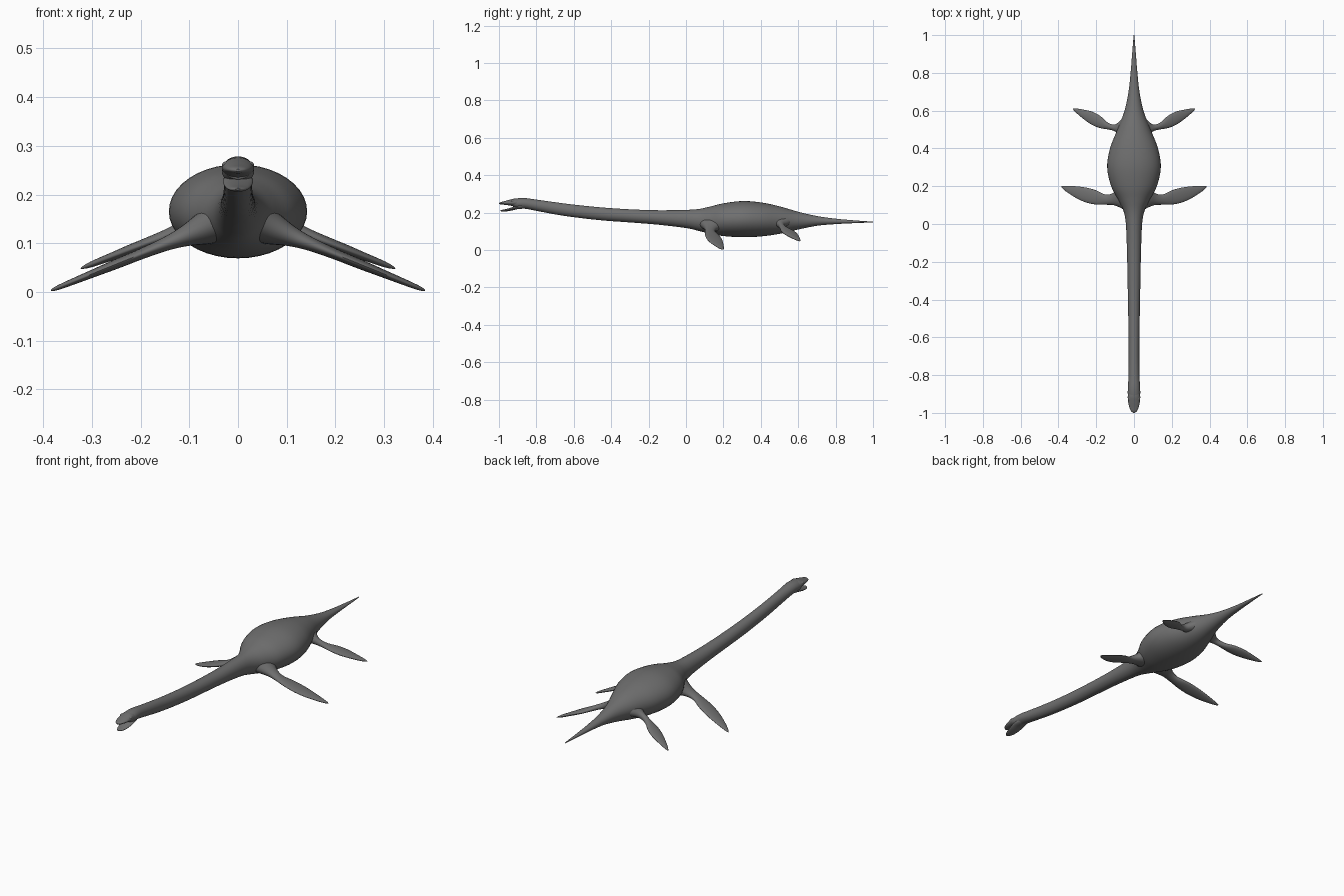
import bpy
import bmesh
import math
from mathutils import Vector

old = bpy.data.objects.get("Cube")
if old:
    bpy.data.objects.remove(old, do_unlink=True)

hide = bpy.data.materials.new("grey hide")
hide.use_nodes = True
COLOUR = (0.16, 0.16, 0.16, 1)
hide.diffuse_color = COLOUR
hide.node_tree.nodes["Principled BSDF"].inputs["Base Color"].default_value = COLOUR


def refine(rows, steps):
    """Run a smooth curve through every column of the station rows."""
    pts = [rows[0]] + rows + [rows[-1]]
    out = []
    for a, b, c, d in zip(pts, pts[1:], pts[2:], pts[3:]):
        for s in range(steps):
            t = s / steps
            out.append([0.5 * (2 * q + (r - p) * t + (2 * p - 5 * q + 4 * r - u) * t * t
                               + (3 * q - p - 3 * r + u) * t ** 3)
                        for p, q, r, u in zip(a, b, c, d)])
    return out + [list(rows[-1])]


def loft(name, rows, section, steps=4, sides=32):
    """Skin rings; section turns a row into a centre and two half axes."""
    bm = bmesh.new()
    rings = []
    for row in refine(rows, steps):
        centre, u, v = section(row)
        angles = [2 * math.pi * i / sides for i in range(sides)]
        rings.append([bm.verts.new(centre + u * math.cos(a) + v * math.sin(a)) for a in angles])
    for lo, hi in zip(rings, rings[1:]):
        for i in range(sides):
            j = (i + 1) % sides
            bm.faces.new((lo[i], lo[j], hi[j], hi[i]))
    bm.faces.new(rings[0])
    bm.faces.new(rings[-1])
    bmesh.ops.recalc_face_normals(bm, faces=bm.faces)
    mesh = bpy.data.meshes.new(name)
    bm.to_mesh(mesh)
    bm.free()
    return finish(bpy.data.objects.new(name, mesh), True)


def finish(obj, link=False):
    if link:
        bpy.context.collection.objects.link(obj)
    obj.data.materials.append(hide)
    bpy.ops.object.select_all(action="DESELECT")
    obj.select_set(True)
    bpy.context.view_layer.objects.active = obj
    bpy.ops.object.shade_smooth_by_angle(angle=math.radians(50))
    return obj


def trunk(row):
    y, top, bottom, half = row
    return (Vector((0, y, (top + bottom) / 2)), Vector((half, 0, 0)),
            Vector((0, 0, (top - bottom) / 2)))


# Neck, body and tail: y, top, bottom, half width
loft("body", [
    (-0.925, .272, .232, .028), (-0.90, .277, .222, .033), (-0.86, .278, .221, .032),
    (-0.80, .270, .210, .029), (-0.70, .256, .191, .028), (-0.60, .243, .176, .029),
    (-0.45, .228, .159, .031), (-0.30, .218, .148, .034), (-0.15, .213, .136, .037),
    (0, .215, .118, .043), (0.07, .220, .102, .056), (0.13, .233, .087, .084),
    (0.20, .250, .075, .121), (0.30, .262, .069, .142), (0.40, .255, .073, .127),
    (0.50, .234, .087, .088), (0.60, .205, .110, .050), (0.70, .182, .130, .029),
    (0.80, .168, .139, .018), (0.90, .159, .144, .010), (1.0, .152, .148, .002),
], trunk, steps=5, sides=40)

# Head: open jaws
loft("upper_jaw", [
    (-0.87, .274, .230, .026), (-0.91, .276, .233, .033), (-0.94, .270, .238, .031),
    (-0.97, .262, .242, .025), (-0.99, .257, .244, .016), (-1.0, .252, .247, .004),
], trunk)
loft("lower_jaw", [
    (-0.86, .250, .222, .024), (-0.90, .240, .219, .031), (-0.93, .229, .212, .029),
    (-0.96, .220, .207, .023), (-0.98, .216, .206, .015), (-0.992, .213, .209, .004),
], trunk)


def add_flipper(name, rows, z_root, slope, side):
    """Rows: x, leading y, trailing y, half thickness."""
    tilt = Vector((side * slope, 0, 1)).normalized()

    def section(row):
        x, lead, trail, thick = row
        return (Vector((side * x, (lead + trail) / 2, z_root - slope * (x - .10))),
                Vector((0, (trail - lead) / 2, 0)), tilt * thick)
    loft(name, rows, section, steps=5, sides=24)


FRONT = [
    (.03, .06, .24, .045), (.07, .085, .20, .034), (.11, .100, .165, .021),
    (.15, .102, .156, .014), (.20, .103, .178, .011), (.25, .113, .192, .010),
    (.30, .134, .199, .008), (.35, .165, .202, .006), (.375, .185, .202, .004),
    (.384, .195, .200, .001),
]
REAR = [
    (.02, .42, .60, .040), (.06, .455, .56, .028), (.10, .490, .527, .018),
    (.14, .501, .538, .013), (.18, .508, .573, .011), (.22, .524, .594, .010),
    (.26, .550, .604, .008), (.30, .583, .611, .006), (.317, .600, .612, .003),
    (.323, .607, .611, .001),
]

for label, side in (("left", 1), ("right", -1)):
    add_flipper("front_flipper_" + label, FRONT, .118, .405, side)
    add_flipper("rear_flipper_" + label, REAR, .134, .385, side)
    # Low brow bulge over each eye
    bpy.ops.mesh.primitive_uv_sphere_add(segments=16, ring_count=10, radius=1,
                                         location=(side * .024, -.925, .260))
    eye = bpy.context.object
    eye.name = "eye_" + label
    eye.scale = (.009, .012, .008)
    finish(eye)
